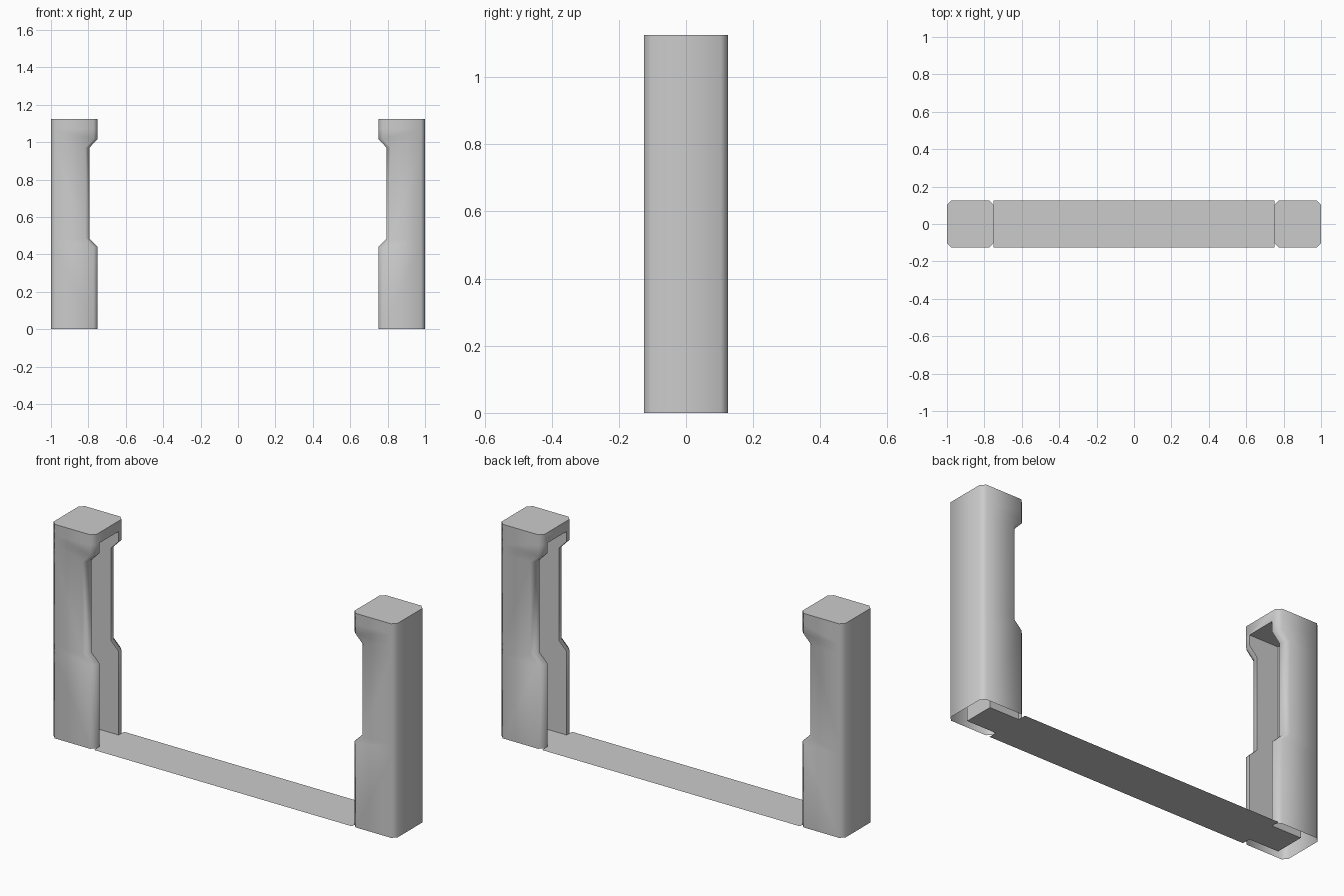
import bpy, bmesh, math

# Remove the default cube
cube = bpy.data.objects.get("Cube")
if cube:
    bpy.data.objects.remove(cube, do_unlink=True)

GREY = (0.6, 0.6, 0.6, 1.0)
HALF, CHAMFER = 0.125, 0.022           # half depth and corner chamfer
CAV_Y, CAV_X = 0.08, 0.92              # half width and back of the hollow
INNER, RECESS = 0.75, 0.795            # inner edge, normal and cut back
TOP, CEILING = 1.125, 1.07

grey = bpy.data.materials.new("grey")
grey.use_nodes = True
grey.diffuse_color = GREY
grey.node_tree.nodes["Principled BSDF"].inputs["Base Color"].default_value = GREY


def finish(bm, name):
    """Turn a bmesh into a named, shaded object."""
    mesh = bpy.data.meshes.new(name)
    bm.to_mesh(mesh)
    bm.free()
    mesh.materials.append(grey)
    obj = bpy.data.objects.new(name, mesh)
    bpy.context.collection.objects.link(obj)
    bpy.ops.object.select_all(action="DESELECT")
    obj.select_set(True)
    bpy.context.view_layer.objects.active = obj
    bpy.ops.object.shade_smooth_by_angle(angle=math.radians(50))
    return obj


def section(edge):
    """C-shaped post section, open towards the doorway."""
    half = [(CAV_X, -CAV_Y), (edge, -CAV_Y), (edge, CHAMFER - HALF),
            (edge + CHAMFER, -HALF), (1 - CHAMFER, -HALF), (1, CHAMFER - HALF)]
    return half + [(x, -y) for x, y in reversed(half)]


def post(name, side):
    bm = bmesh.new()
    levels = [(0, INNER), (0.44, INNER), (0.485, RECESS),
              (0.97, RECESS), (1.017, INNER), (CEILING, INNER)]
    rings = [[bm.verts.new((side * x, y, z)) for x, y in section(e)]
             for z, e in levels]
    # Hollow shaft, open underneath
    for a, b in zip(rings, rings[1:]):
        for i in range(len(a)):
            j = (i + 1) % len(a)
            bm.faces.new((a[i], a[j], b[j], b[i]))
    # Ceiling of the hollow
    last = rings[-1]
    bm.faces.new((last[0], last[1], last[-2], last[-1]))
    # Solid head with chamfered corners
    low = last[2:-2]
    head = [bm.verts.new((v.co.x, v.co.y, TOP)) for v in low]
    for i in range(len(low) - 1):
        bm.faces.new((low[i], low[i + 1], head[i + 1], head[i]))
    bm.faces.new((low[-1], last[-2], last[1], low[0], head[0], head[-1]))
    bm.faces.new(head)
    bmesh.ops.recalc_face_normals(bm, faces=bm.faces)
    # Make sure the top looks up
    bm.normal_update()
    if max(bm.faces, key=lambda f: f.calc_center_median().z).normal.z < 0:
        bmesh.ops.reverse_faces(bm, faces=bm.faces)
    return finish(bm, name)


post("left_post", 1)
post("right_post", -1)

# Thin threshold sheet, narrowing inside the hollow posts
bm = bmesh.new()
for x0, x1, y in ((-CAV_X, -INNER, CAV_Y), (-INNER, INNER, HALF), (INNER, CAV_X, CAV_Y)):
    bm.faces.new([bm.verts.new(p) for p in
                  ((x0, -y, 0), (x1, -y, 0), (x1, y, 0), (x0, y, 0))])
finish(bm, "threshold")
